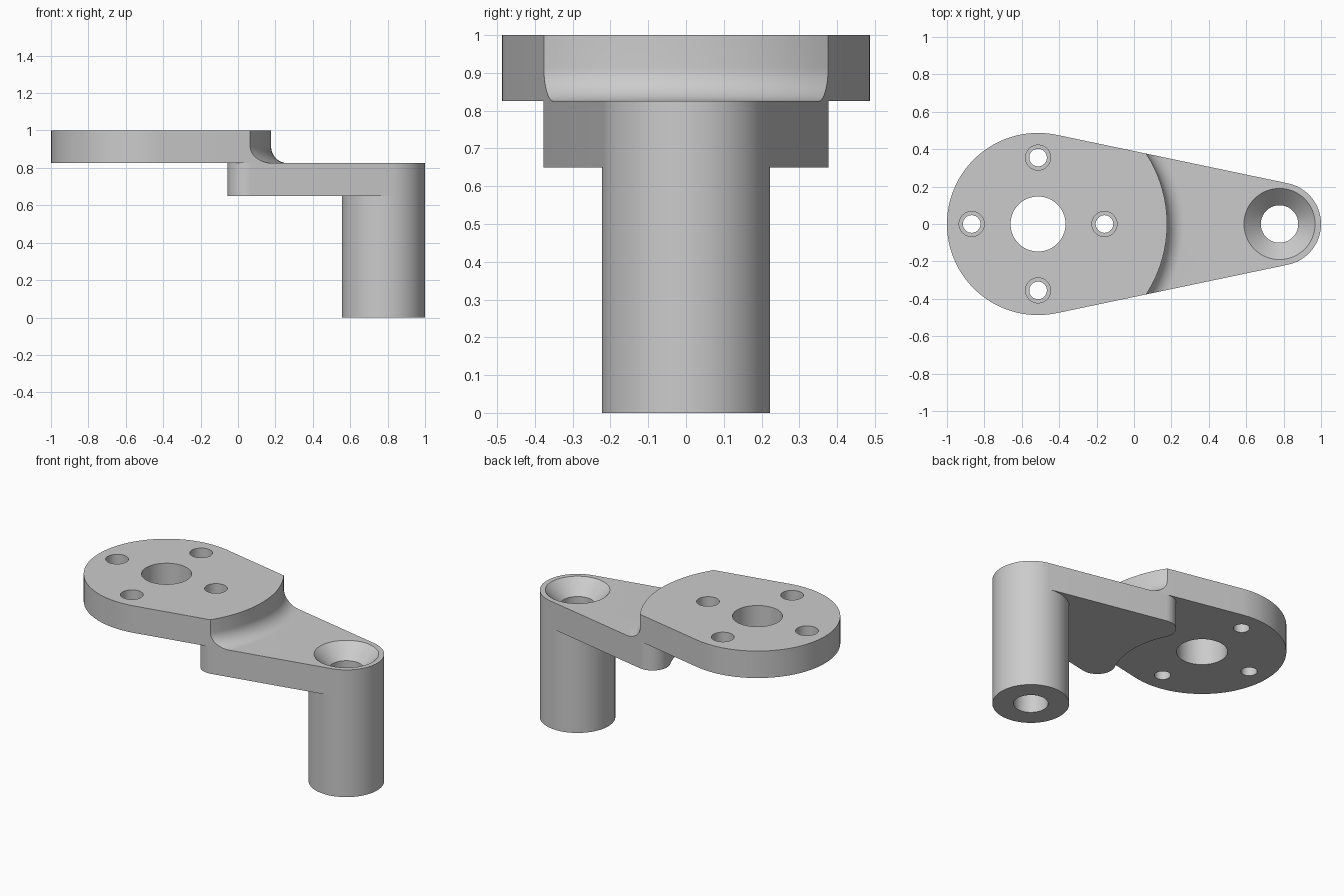
import bpy, bmesh, math
from mathutils import Vector

if "Cube" in bpy.data.objects:
    bpy.data.objects.remove(bpy.data.objects["Cube"], do_unlink=True)

# Main dimensions
DISC, DISC_R = Vector((-0.513, 0)), 0.487
BOSS, BOSS_R = Vector((0.778, 0)), 0.222
TOP, MID, LOW = 1.0, 0.825, 0.65
STEP_R, FILLET = 0.69, 0.09          # curved step on top
NOTCH_R, LOBE_R = 0.52, 0.104        # concave end of the lower arm
SEG = 96

steel = bpy.data.materials.new("plain grey")
steel.use_nodes = True
grey = (0.6, 0.6, 0.6, 1)
steel.diffuse_color = grey
steel.node_tree.nodes["Principled BSDF"].inputs["Base Color"].default_value = grey


def arc(c, r, a0, a1, n):
    """Points along an arc, both ends included."""
    steps = [a0 + (a1 - a0) * i / n for i in range(n + 1)]
    return [Vector((c.x + r * math.cos(a), c.y + r * math.sin(a))) for a in steps]


def mirrored(pts):
    return [Vector((p.x, -p.y)) for p in reversed(pts)]


def to_object(name, bm):
    bmesh.ops.recalc_face_normals(bm, faces=bm.faces)
    mesh = bpy.data.meshes.new(name)
    bm.to_mesh(mesh)
    bm.free()
    mesh.materials.append(steel)
    obj = bpy.data.objects.new(name, mesh)
    bpy.context.collection.objects.link(obj)
    return obj


def lathe(name, c, profile, closed=False):
    """Solid of revolution about a vertical axis through c."""
    bm = bmesh.new()
    vs = [bm.verts.new((c.x + r, c.y, z)) for r, z in profile]
    es = [bm.edges.new(pair) for pair in zip(vs, vs[1:])]
    if closed:
        es.append(bm.edges.new((vs[-1], vs[0])))
    bmesh.ops.spin(bm, geom=vs + es, cent=(c.x, c.y, 0), axis=(0, 0, 1),
                   angle=math.tau, steps=SEG, use_duplicate=False)
    bmesh.ops.remove_doubles(bm, verts=bm.verts, dist=1e-5)
    return to_object(name, bm)


# Plan outline: two circles joined by tangent lines, split into three regions
tan = math.acos((DISC_R - BOSS_R) / (BOSS.x - DISC.x))
phi = tan - math.acos((DISC_R - LOBE_R) / (NOTCH_R + LOBE_R))
lobe_c = DISC + (NOTCH_R + LOBE_R) * Vector((math.cos(phi), math.sin(phi)))
lobe = arc(lobe_c, LOBE_R, tan, math.pi + phi, 20)
notch = arc(DISC, NOTCH_R, phi, -phi, 24)[1:-1]

bm = bmesh.new()


def verts(pts):
    return [bm.verts.new((p.x, p.y, TOP)) for p in pts]


seam = verts(lobe + notch + mirrored(lobe))
disc_arc = verts(arc(DISC, DISC_R, tan, math.tau - tan, 56))
inner_arc = verts(arc(BOSS, BOSS_R, tan, math.tau - tan, 48))
outer_arc = verts(arc(BOSS, BOSS_R, -tan, tan, 40)[1:-1])
bm.faces.new(disc_arc + seam[::-1])
bm.faces.new(seam + inner_arc[::-1])
bm.faces.new(inner_arc + outer_arc)


def lower(faces, z):
    """Extrude a set of plan faces down to height z and return the new faces."""
    geom = bmesh.ops.extrude_face_region(bm, geom=faces)["geom"]
    for v in geom:
        if isinstance(v, bmesh.types.BMVert):
            v.co.z = z
    return [f for f in geom if isinstance(f, bmesh.types.BMFace)]


# Disc plate, then lower arm, then post
bottom = lower(list(bm.faces), MID)
bottom = lower([f for f in bottom if f.calc_center_median().x > -0.05], LOW)
lower([f for f in bottom if f.calc_center_median().x > 0.7], 0)
bracket = to_object("offset_bracket", bm)

# Curved step with a fillet at its foot
foot = arc(Vector((STEP_R + FILLET, MID + FILLET)), FILLET,
           math.pi, 1.5 * math.pi, 14)
ring = [(STEP_R, 1.3)] + [tuple(p) for p in foot] + [(2, MID), (2, 1.3)]
cutters = [lathe("step_cutter", DISC, ring, closed=True)]

# Centre hole and four counterbored bolt holes
cutters.append(lathe("centre_cutter", DISC,
                     [(0, 0.4), (0.147, 0.4), (0.147, 1.2), (0, 1.2)]))
for i in range(4):
    a = i * math.pi / 2
    c = DISC + 0.355 * Vector((math.cos(a), math.sin(a)))
    cutters.append(lathe("bolt_cutter", c, [
        (0, 0.4), (0.047, 0.4), (0.047, 0.9), (0.067, 0.9), (0.067, 1.2), (0, 1.2)]))

# Countersunk bore through the post
cutters.append(lathe("bore_cutter", BOSS, [
    (0, -0.2), (0.1, -0.2), (0.1, MID - 0.09), (0.19, MID), (0.19, 1.2), (0, 1.2)]))

bpy.ops.object.select_all(action="DESELECT")
bracket.select_set(True)
bpy.context.view_layer.objects.active = bracket
for cutter in cutters:
    cutter.hide_render = True
    mod = bracket.modifiers.new("cut", "BOOLEAN")
    mod.operation, mod.solver, mod.object = "DIFFERENCE", "EXACT", cutter
    bpy.ops.object.modifier_apply(modifier=mod.name)
    bpy.data.objects.remove(cutter, do_unlink=True)

bpy.ops.object.shade_smooth_by_angle(angle=math.radians(30))
